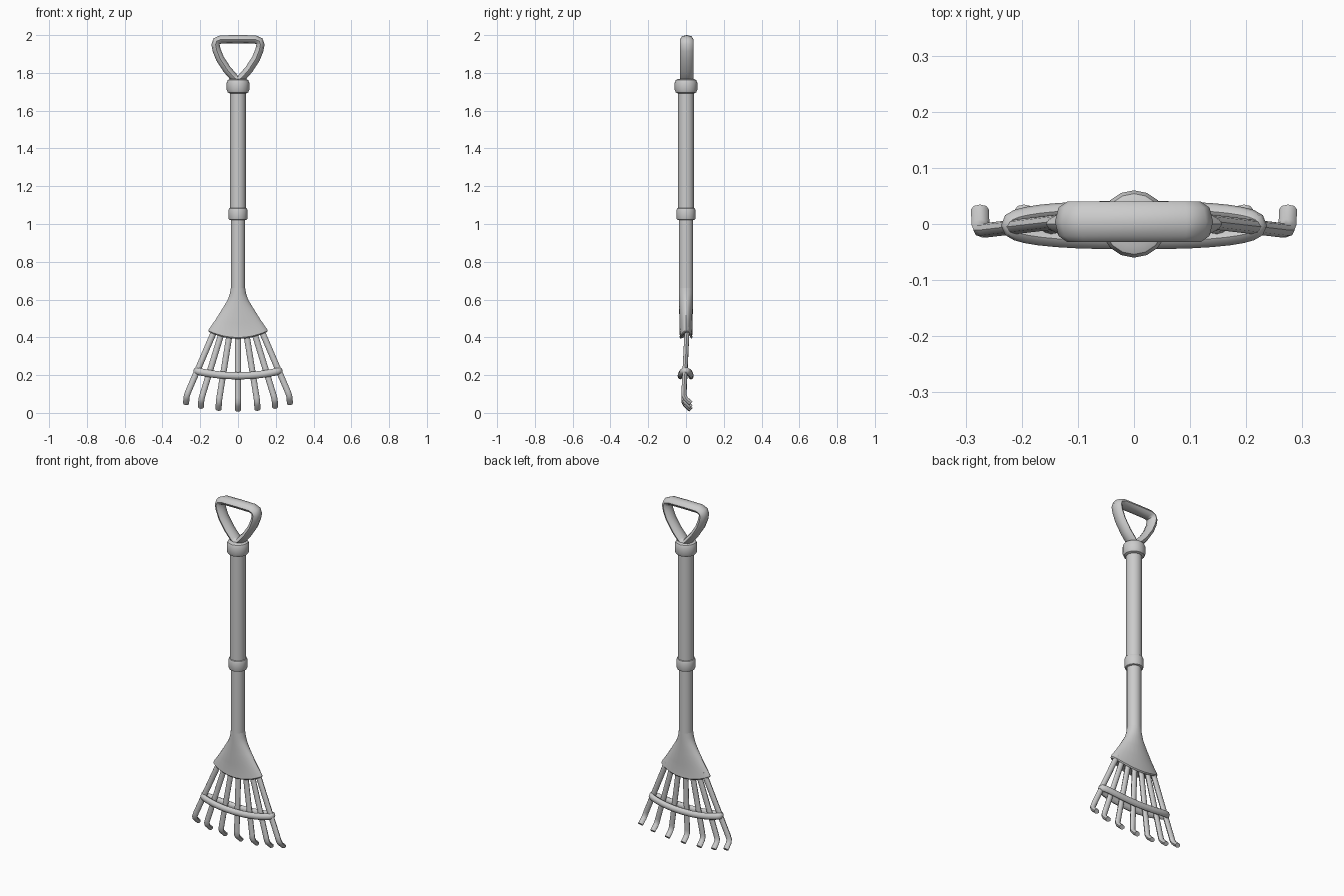
import bpy, bmesh, math
from mathutils import Vector

if "Cube" in bpy.data.objects:
    bpy.data.objects.remove(bpy.data.objects["Cube"])

GREY = (0.6, 0.6, 0.6, 1)
grey = bpy.data.materials.new("plain_grey")
grey.use_nodes = True
grey.diffuse_color = GREY
grey.node_tree.nodes["Principled BSDF"].inputs["Base Color"].default_value = GREY


def loft(name, rings, closed=False, angle=40):
    """Skin a list of point rings; cap the ends unless the path is closed."""
    bm = bmesh.new()
    rows = [[bm.verts.new(p) for p in ring] for ring in rings]
    n = len(rows[0])
    for i in range(len(rows) if closed else len(rows) - 1):
        a, b = rows[i], rows[(i + 1) % len(rows)]
        for k in range(n):
            m = (k + 1) % n
            bm.faces.new((a[k], a[m], b[m], b[k]))
    if not closed:
        bm.faces.new(rows[0])
        bm.faces.new(rows[-1])
    bmesh.ops.recalc_face_normals(bm, faces=bm.faces)
    mesh = bpy.data.meshes.new(name)
    bm.to_mesh(mesh)
    bm.free()
    obj = bpy.data.objects.new(name, mesh)
    bpy.context.collection.objects.link(obj)
    mesh.materials.append(grey)
    bpy.ops.object.select_all(action="DESELECT")
    obj.select_set(True)
    bpy.context.view_layer.objects.active = obj
    bpy.ops.object.shade_smooth_by_angle(angle=math.radians(angle))
    return obj


def sweep(name, path, side_r, hint_r, hint, closed=False, n=8, angle=50):
    """Sweep an oval section along a path; hint_r is measured along hint."""
    pts = [Vector(p) for p in path]
    rings = []
    for i, p in enumerate(pts):
        before = pts[i - 1] if closed or i else p
        after = pts[(i + 1) % len(pts)] if closed or i < len(pts) - 1 else p
        t = ((after - p).normalized() + (p - before).normalized()).normalized()
        side = t.cross(Vector(hint)).normalized()
        up = side.cross(t)
        turn = [math.tau * k / n for k in range(n)]
        rings.append([p + side * side_r * math.cos(a) + up * hint_r * math.sin(a) for a in turn])
    return loft(name, rings, closed, angle)


def turned(name, profile, n=16):
    """Round part from (radius, z) pairs."""
    turn = [math.tau * k / n for k in range(n)]
    return loft(name, [[(r * math.cos(a), r * math.sin(a), z) for a in turn] for r, z in profile])


def collar(name, r, low, high, b):
    turned(name, [(r - b, low), (r - b * 0.3, low + b * 0.3), (r, low + b),
                  (r, high - b), (r - b * 0.3, high - b * 0.3), (r - b, high)])


# Shaft and its collars
turned("lower_shaft", [(0.038, 0.62), (0.038, 1.04)])
turned("upper_shaft", [(0.042, 1.06), (0.042, 1.72)])
collar("middle_collar", 0.05, 1.02, 1.085, 0.01)
collar("top_collar", 0.06, 1.69, 1.768, 0.02)

# Closed grip
half = [(0.022, 1.777), (0.058, 1.818), (0.095, 1.875), (0.113, 1.92), (0.119, 1.95),
        (0.113, 1.968), (0.09, 1.977)]
loop = [(0, 1.76)] + half + [(0, 1.978)] + [(-x, z) for x, z in reversed(half)]
sweep("grip", [(x, 0.004, z) for x, z in loop], 0.022, 0.036, (0, 1, 0), closed=True)

# Flared head with a bowed lower edge
flare = [(0.038, 0.038, 0.66, 0), (0.043, 0.038, 0.63, 0), (0.056, 0.037, 0.595, 0.002),
         (0.085, 0.036, 0.548, 0.008), (0.118, 0.035, 0.495, 0.02), (0.154, 0.033, 0.443, 0.034),
         (0.157, 0.034, 0.435, 0.036), (0.152, 0.028, 0.428, 0.036)]
head = []
for rx, ry, z, bow in flare:
    ring = []
    for k in range(24):
        a = math.tau * k / 24
        ring.append((rx * math.cos(a), ry * math.sin(a), z - bow * math.sin(a) ** 2))
    head.append(ring)
loft("flared_head", head)

# Seven tines with hooked tips
for i in range(-3, 4):
    u = i / 3
    lift = 0.034 * u * u
    foot = 0.268 * math.sin(u * 1.35) / math.sin(1.35) * 0.35 + 0.268 * u * 0.65
    path = [(0.118 * u, 0.006, 0.45), (foot * 0.98, -0.011, 0.08 + lift),
            (foot * 1.01, -0.011, 0.058 + lift), (foot * 1.02, -0.002, 0.041 + lift),
            (foot * 1.025, 0.026, 0.016 + lift)]
    sweep("tine_%d" % (i + 4), path, 0.016, 0.013, (0, 1, 0))

# Brace looping round the front and back of the tines
brace = []
for k in range(32):
    a = math.tau * k / 32
    c, s = math.cos(a), math.sin(a)
    x = 0.222 * math.copysign(abs(c) ** 0.8, c)
    y = -0.002 + 0.028 * math.copysign(abs(s) ** 0.8, s)
    brace.append((x, y, 0.196 + 0.026 * (x / 0.222) ** 2))
sweep("tine_brace", brace, 0.015, 0.019, (0, 0, 1), closed=True)
